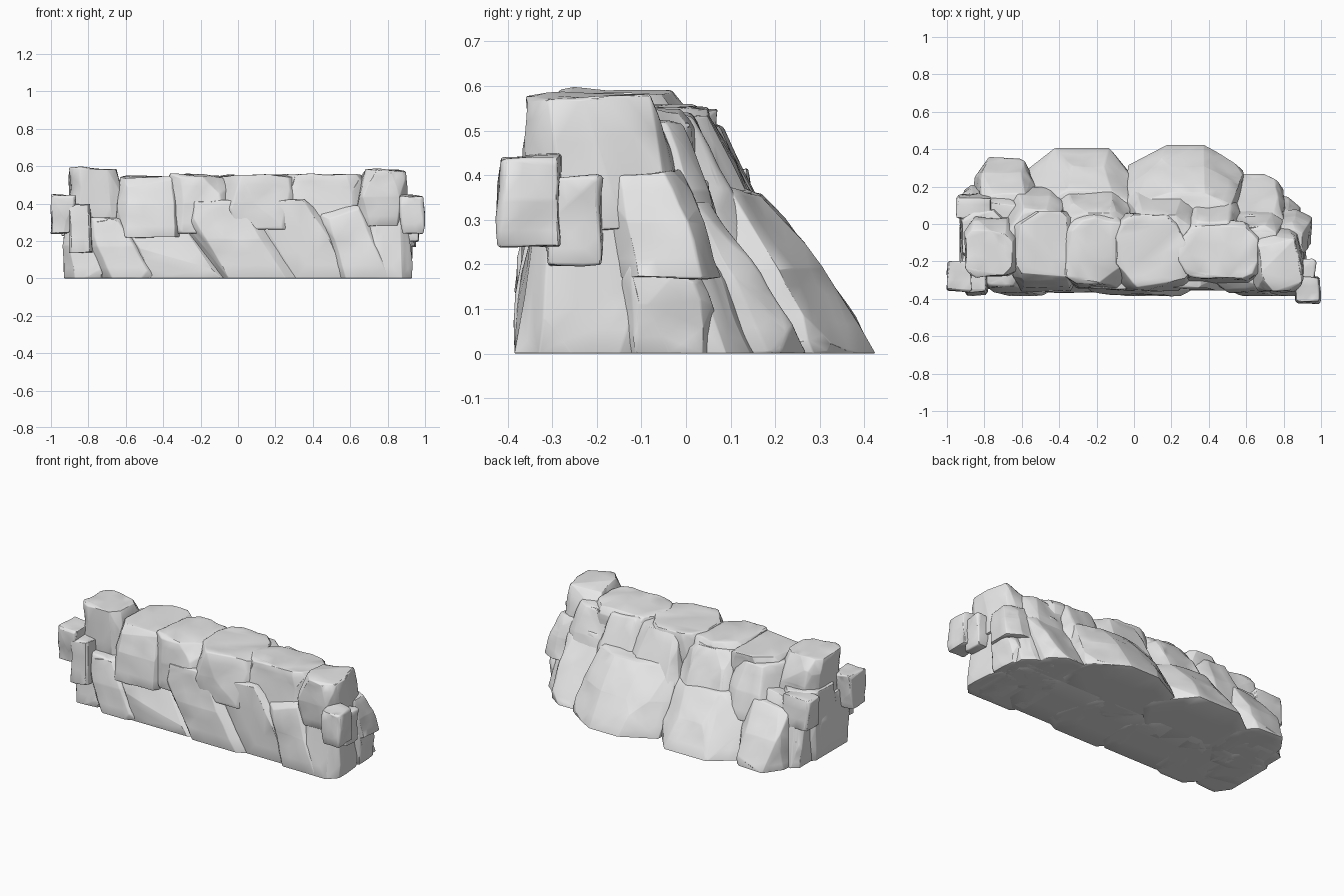
import bpy
import bmesh
import random
from mathutils import Vector, noise

if "Cube" in bpy.data.objects:
    bpy.data.objects.remove(bpy.data.objects["Cube"], do_unlink=True)

random.seed(7)
stones = []

stone_grey = bpy.data.materials.new("stone_grey")
stone_grey.use_nodes = True
GREY = (0.8, 0.8, 0.8, 1.0)
stone_grey.diffuse_color = GREY
for node in stone_grey.node_tree.nodes:
    if node.type == 'BSDF_PRINCIPLED':
        node.inputs["Base Color"].default_value = GREY
        node.inputs["Roughness"].default_value = 0.9


def hull(points):
    """Closed convex solid around the points."""
    bm = bmesh.new()
    for point in points:
        bm.verts.new(point)
    bmesh.ops.remove_doubles(bm, verts=bm.verts[:], dist=0.015)
    bmesh.ops.convex_hull(bm, input=bm.verts[:])
    loose = [v for v in bm.verts if not v.link_faces]
    bmesh.ops.delete(bm, geom=loose, context='VERTS')
    return bm


def ring(box, corner, swell=0.0):
    """Rectangle with uneven cut corners, at the height given last in the box."""
    x0, x1, y0, y1, z = box
    cx, cy = (x0 + x1) / 2, (y0 + y1) / 2
    hx, hy = (x1 - x0) / 2 * (1 + swell), (y1 - y0) / 2 * (1 + swell)
    points = []
    for sx in (-1, 1):
        for sy in (-1, 1):
            a = 1 - 2 * corner * random.uniform(0.6, 1.3)
            b = 1 - 2 * corner * random.uniform(0.6, 1.3)
            points.append(Vector((cx + sx * hx, cy + sy * hy * a, z)))
            points.append(Vector((cx + sx * hx * b, cy + sy * hy, z)))
    return points


def stone(name, bottom, top, corner=0.2, cuts=7, swell=0.05):
    """Chiselled boulder spanning a bottom and a top rectangle."""
    middle = [(a + b) / 2 for a, b in zip(bottom, top)]
    upper = ring(top, corner)
    for point in upper:
        point.z -= random.uniform(0, 0.025)
    bm = hull(ring(bottom, corner) + ring(middle, corner, swell) + upper)

    # Shallow flat cuts across the corners
    size = min(top[1] - top[0], top[3] - top[2], top[4] - bottom[4])
    for _ in range(cuts):
        normal = Vector((random.uniform(-1, 1), random.uniform(-1, 1),
                         random.uniform(-0.1, 0.7))).normalized()
        reach = max(v.co.dot(normal) for v in bm.verts)
        depth = size * random.uniform(0.04, 0.13)
        bmesh.ops.bisect_plane(bm, geom=bm.verts[:] + bm.edges[:] + bm.faces[:],
                               plane_co=normal * (reach - depth),
                               plane_no=normal, clear_outer=True)
        points = [v.co.copy() for v in bm.verts]
        bm.free()
        bm = hull(points)

    # Worn edges and slightly uneven faces
    bmesh.ops.dissolve_limit(bm, angle_limit=0.1, verts=bm.verts[:], edges=bm.edges[:])
    bmesh.ops.bevel(bm, geom=bm.edges[:], offset=0.012, segments=2,
                    profile=0.5, affect='EDGES', clamp_overlap=True)
    bmesh.ops.triangulate(bm, faces=bm.faces[:])
    long_edges = [e for e in bm.edges if e.calc_length() > 0.08]
    bmesh.ops.subdivide_edges(bm, edges=long_edges, cuts=2, use_grid_fill=True)
    bmesh.ops.triangulate(bm, faces=bm.faces[:])
    bm.normal_update()
    for v in bm.verts:
        if v.co.z > 0.02:
            v.co += v.normal * noise.noise(v.co * 9) * 0.012
    bmesh.ops.recalc_face_normals(bm, faces=bm.faces[:])

    mesh = bpy.data.meshes.new(name)
    bm.to_mesh(mesh)
    bm.free()
    mesh.materials.append(stone_grey)
    obj = bpy.data.objects.new(name, mesh)
    bpy.context.collection.objects.link(obj)
    stones.append(obj)


# Lower front course, leaning to one side
stone("front_corner_right_side", (-.93, -.7, -.35, .05, 0), (-.92, -.74, -.28, .05, .35))
stone("front_stone_1", (-.74, -.42, -.385, .05, 0), (-.84, -.6, -.33, .05, .34))
stone("front_stone_2", (-.54, -.02, -.365, .05, 0), (-.66, -.32, -.34, .05, .32))
stone("front_stone_3", (-.14, .36, -.385, .05, 0), (-.36, .08, -.345, .05, .42))
stone("front_stone_4", (.2, .68, -.355, .05, 0), (0, .42, -.34, .05, .42))
stone("front_stone_5", (.52, .87, -.385, .05, 0), (.4, .72, -.34, .05, .4))
stone("front_corner_left_side", (.7, .93, -.385, -.08, 0), (.66, .91, -.33, -.1, .38), .25)

# Upper front course
stone("top_corner_right_side", (-.9, -.6, -.28, .05, .28), (-.9, -.65, -.28, 0, .59), .2)
stone("top_stone_1", (-.65, -.28, -.36, .05, .22), (-.63, -.31, -.29, .07, .56))
stone("top_stone_2", (-.37, .02, -.345, .05, .24), (-.37, -.05, -.32, .05, .56))
stone("top_stone_3", (-.11, .32, -.36, .05, .26), (-.1, .3, -.34, .05, .555))
stone("top_stone_4", (.22, .68, -.345, .02, .24), (.24, .66, -.3, .01, .56))
stone("top_corner_left_side", (.62, .91, -.35, 0, .28), (.65, .9, -.36, -.08, .59), .24)

# Sloping back buttresses, pointed in plan
stone("back_buttress_1", (-.87, -.53, -.1, .36, 0), (-.84, -.54, -.1, .16, .35), .25, swell=.07)
stone("back_buttress_2", (-.57, .04, -.1, .41, 0), (-.5, .01, -.1, .18, .33), .33, swell=.06)
stone("back_buttress_3", (-.03, .59, -.1, .425, 0), (-.01, .51, -.1, .17, .38), .34, swell=.06)
stone("back_buttress_4", (.52, .8, -.1, .27, 0), (.51, .8, -.1, .06, .35), .25)
stone("back_buttress_5", (.66, .89, -.12, .16, 0), (.6, .86, -.12, .01, .33), .25)

# Upper back course
stone("back_upper_1", (-.74, -.36, -.2, .2, .2), (-.68, -.4, -.2, .08, .52))
stone("back_upper_2", (-.44, -.02, -.2, .22, .2), (-.38, -.04, -.2, .06, .53))
stone("back_upper_3", (-.06, .34, -.2, .21, .2), (-.03, .3, -.2, .05, .54))
stone("back_upper_4", (.26, .58, -.2, .17, .2), (.28, .55, -.2, .01, .54))
stone("back_upper_5", (.5, .82, -.2, .1, .2), (.5, .76, -.2, -.01, .53))

# End faces
stone("right_end_stone", (-.93, -.68, -.24, .1, 0), (-.92, -.68, -.22, .08, .42))
stone("right_end_back_stone", (-.91, -.62, -.02, .21, 0), (-.9, -.62, -.02, .13, .4))
stone("left_end_lower_stone", (.62, .92, -.16, .08, 0), (.62, .93, -.15, .04, .22))
stone("left_end_upper_stone", (.62, .95, -.21, .08, .17), (.62, .9, -.2, -.01, .42), .25)

# Small blocky knobs on the ends
for name, bottom, top in (
    ("right_knob_outer", (-1, -.88, -.36, -.21, .24), (-1, -.87, -.36, -.2, .45)),
    ("right_knob_inner", (-.9, -.78, -.38, -.2, .14), (-.91, -.79, -.36, -.2, .4)),
    ("right_knob_back", (-.94, -.76, .03, .16, .23), (-.95, -.76, .03, .14, .42)),
    ("left_knob_outer", (.88, 1, -.42, -.28, .24), (.86, .99, -.42, -.28, .45)),
    ("left_knob_inner", (.82, .97, -.31, -.19, .2), (.82, .97, -.31, -.19, .4)),
):
    stone(name, bottom, top, corner=0.08, cuts=2, swell=0.0)

# Smooth shading with the chiselled edges kept
bpy.ops.object.select_all(action='DESELECT')
for obj in stones:
    obj.select_set(True)
bpy.context.view_layer.objects.active = stones[0]
bpy.ops.object.shade_smooth_by_angle(angle=0.6)
